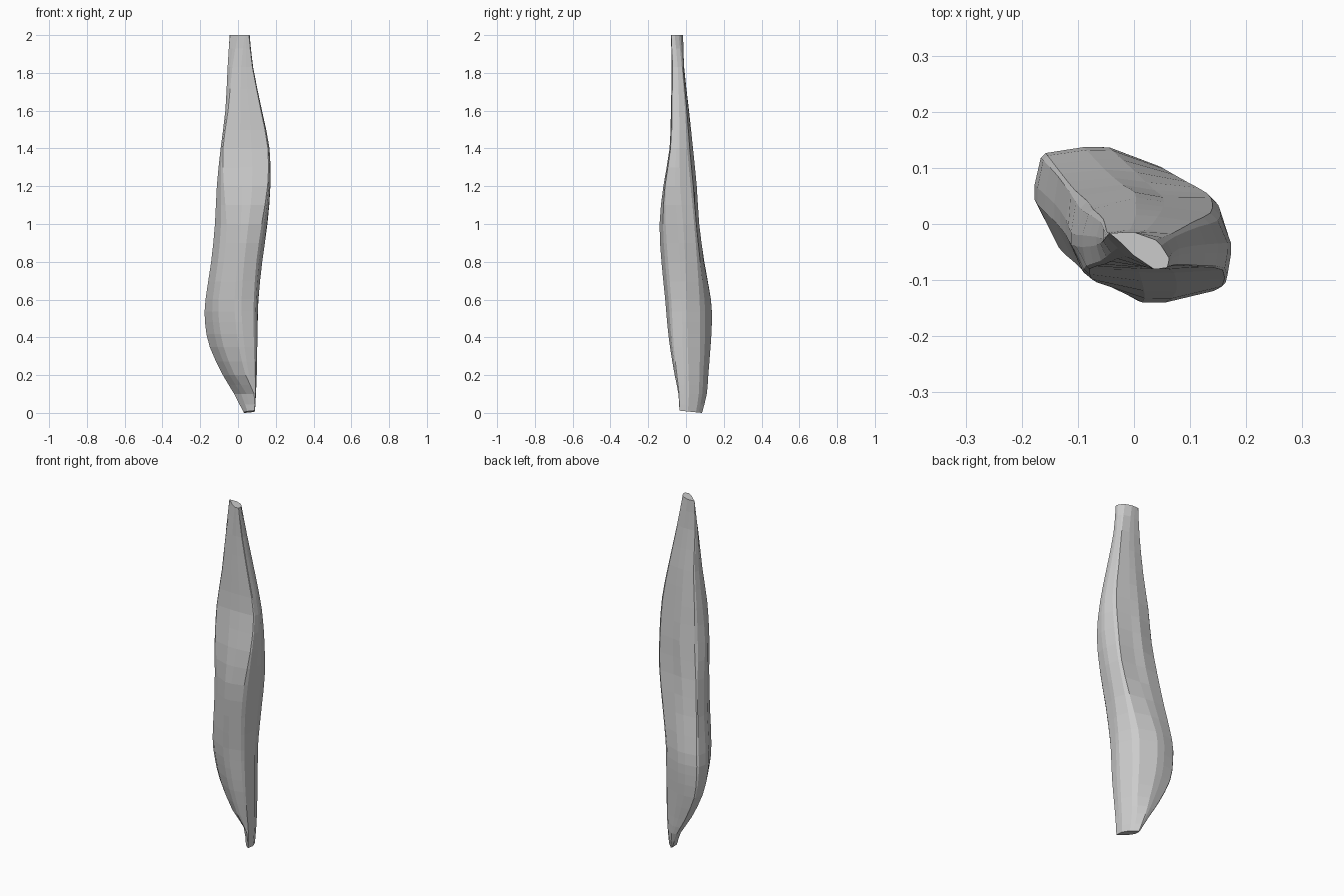
import bpy, bmesh
from math import cos, sin, pi, exp, atan2
from mathutils import Vector

if "Cube" in bpy.data.objects:
    bpy.data.objects.remove(bpy.data.objects["Cube"])

# Each section: height, then how far it reaches from the z axis in
# 8 compass directions (0, 45, 90 ... 315 degrees, starting at +x)
SECTIONS = [
    (0.00, .090, .088, .085, .035, -.030, -.036, .035, .088),
    (0.10, .095, .098, .110, .085, .020, -.030, .040, .092),
    (0.20, .100, .102, .118, .130, .080, .030, .060, .100),
    (0.35, .105, .105, .130, .185, .150, .085, .085, .112),
    (0.48, .110, .106, .137, .200, .175, .112, .100, .118),
    (0.60, .115, .108, .132, .195, .172, .125, .110, .125),
    (0.80, .132, .120, .097, .155, .142, .125, .130, .147),
    (1.00, .157, .131, .070, .118, .122, .125, .140, .175),
    (1.20, .172, .126, .057, .087, .112, .124, .120, .190),
    (1.40, .167, .110, .037, .070, .092, .113, .087, .170),
    (1.60, .127, .078, .016, .045, .067, .088, .080, .140),
    (1.83, .080, .036, -.010, .025, .055, .065, .076, .106),
    (2.00, .062, .007, -.015, .018, .044, .040, .080, .096),
]
# Lengthwise grooves: angle, height, half length, depth
GROOVES = [(1.25, 1.05, .45, .012), (-.25, .70, .35, .010), (-2.2, .98, .3, .014)]


def catmull(a, b, c, d):
    return [(-p + 9 * q + 9 * r - s) / 16 for p, q, r, s in zip(a, b, c, d)]


def refine(rows):
    out = []
    for i in range(len(rows) - 1):
        out.append(rows[i])
        out.append(catmull(rows[max(i - 1, 0)], rows[i], rows[i + 1],
                           rows[min(i + 2, len(rows) - 1)]))
    return out + [rows[-1]]


def ring(row):
    z, reach = row[0], row[1:]
    # corners of the octagon bounded by the 8 reaches
    corners = []
    for k in range(8):
        a, b = k * pi / 4, (k + 1) * pi / 4
        p, q, s = reach[k], reach[(k + 1) % 8], sin(pi / 4)
        corners.append(Vector(((p * sin(b) - q * sin(a)) / s,
                               (q * cos(a) - p * cos(b)) / s)))
    # cut the corners to get a rounded 16-sided outline
    pts = []
    for k in range(8):
        prev, cur, nxt = corners[k - 1], corners[k], corners[(k + 1) % 8]
        pts += [cur.lerp(prev, .36), cur.lerp(nxt, .36)]
    mid = sum(pts, Vector((0, 0))) / len(pts)
    # press in the grooves
    for p in pts:
        d = p - mid
        ang = atan2(d.y, d.x)
        for ga, gz, gl, depth in GROOVES:
            off = (ang - ga + pi) % (2 * pi) - pi
            p -= d.normalized() * depth * exp(-(off / .3) ** 2 - ((z - gz) / gl) ** 2)
    lift = .1 if z == 0 else 0   # slightly slanted lower end
    return [Vector((p.x, p.y, z + lift * (.085 - p.y))) for p in pts]


# Muscle body lofted through the sections
bm = bmesh.new()
rings = [[bm.verts.new(p) for p in ring(r)] for r in refine(SECTIONS)]
for lo, hi in zip(rings, rings[1:]):
    for i in range(16):
        j = (i + 1) % 16
        bm.faces.new((lo[i], lo[j], hi[j], hi[i]))
bm.faces.new(rings[0][::-1])
bm.faces.new(rings[-1])
bmesh.ops.recalc_face_normals(bm, faces=bm.faces)
mesh = bpy.data.meshes.new("muscle_body")
bm.to_mesh(mesh)
bm.free()
body = bpy.data.objects.new("muscle_body", mesh)
bpy.context.collection.objects.link(body)
